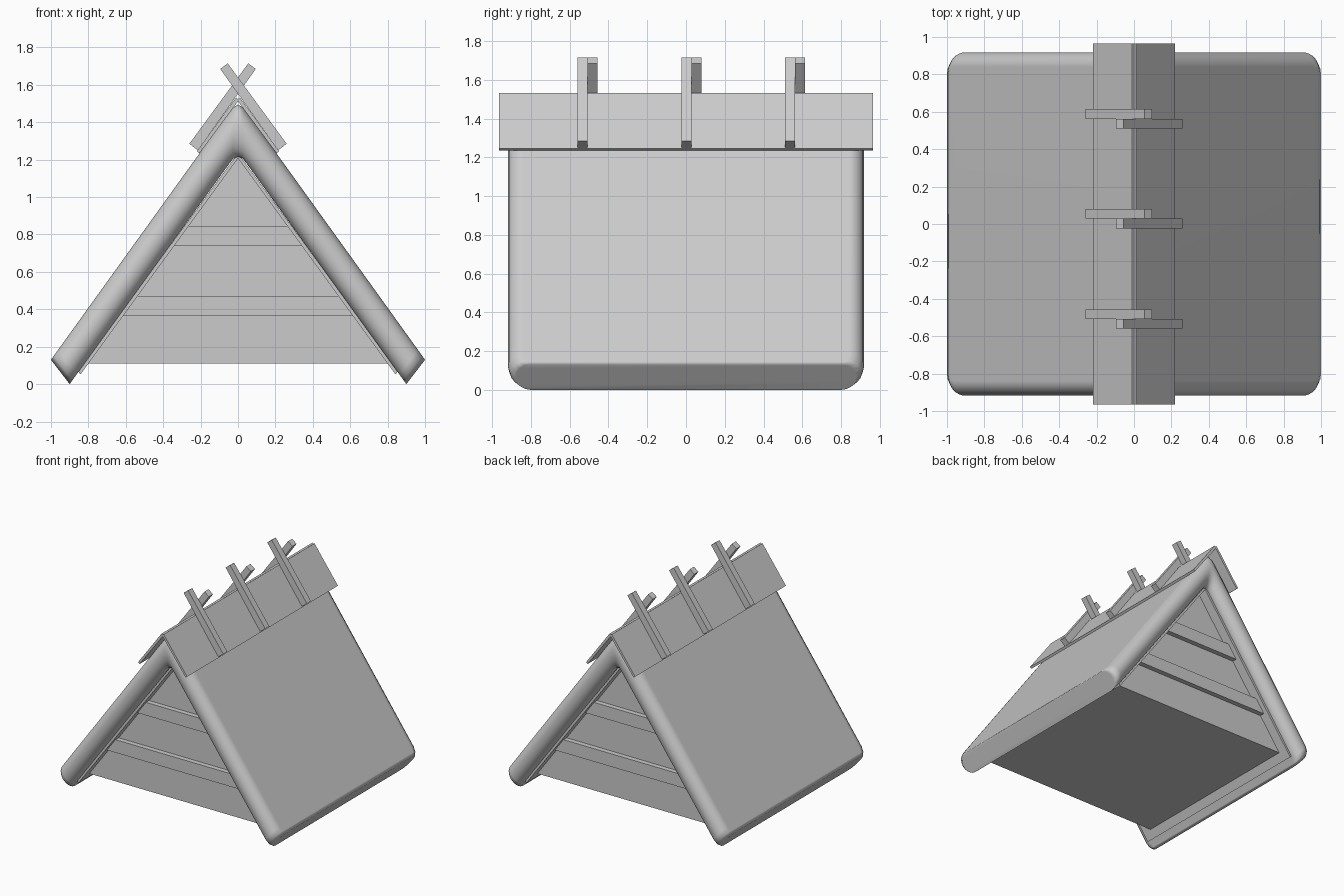
import bpy, bmesh, math

cube = bpy.data.objects.get("Cube")
if cube:
    bpy.data.objects.remove(cube, do_unlink=True)

grey = bpy.data.materials.new("plain_grey")
grey.use_nodes = True
colour = (0.6, 0.6, 0.6, 1)
grey.diffuse_color = colour
grey.node_tree.nodes["Principled BSDF"].inputs["Base Color"].default_value = colour


def finish(name, bm, smooth=False):
    bmesh.ops.recalc_face_normals(bm, faces=bm.faces)
    mesh = bpy.data.meshes.new(name)
    for f in bm.faces:
        f.smooth = smooth
    bm.to_mesh(mesh)
    bm.free()
    mesh.materials.append(grey)
    obj = bpy.data.objects.new(name, mesh)
    bpy.context.collection.objects.link(obj)
    return obj


def prism(name, outline, y0, y1):
    """Extrude an x-z outline along y."""
    bm = bmesh.new()
    face = bm.faces.new([bm.verts.new((x, y0, z)) for x, z in outline])
    new = bmesh.ops.extrude_face_region(bm, geom=[face])["geom"]
    verts = [v for v in new if isinstance(v, bmesh.types.BMVert)]
    bmesh.ops.translate(bm, verts=verts, vec=(0, y1 - y0, 0))
    return finish(name, bm)


def mirrored(points):
    return [(-x, z) for x, z in points]


SLOPE = 1.38

# Thick folded roof: a round-edged section swept over the ridge.
# Each station: outer point, inner point, inset of the rounded eave corner
half = [((1.0, 0.13), (0.9, 0.0), 0.04),
        ((0.985, 0.151), (0.885, 0.021), 0.012),
        ((0.962, 0.183), (0.862, 0.053), 0),
        ((0.12, 1.353), (0.1, 1.105), 0),
        ((0.06, 1.434), (0.05, 1.174), 0),
        ((0.025, 1.479), (0.026, 1.205), 0)]
left = [((-a, b), (-c, d), e) for (a, b), (c, d), e in half]
stations = left + [((0, 1.495), (0, 1.216), 0)] + half[::-1]
STEPS = 8
bm = bmesh.new()
rings = []
for (ox, oz), (ix, iz), inset in stations:
    ring = []
    for side in (1, -1):
        for i in range(STEPS + 1):
            a = side * (math.pi * i / STEPS - math.pi / 2)
            u = 0.5 + 0.5 * math.sin(a)
            y = side * (0.84 - inset + 0.078 * math.cos(a))
            ring.append(bm.verts.new((ix + (ox - ix) * u, y, iz + (oz - iz) * u)))
    rings.append(ring)
n = len(rings[0])
for r0, r1 in zip(rings, rings[1:]):
    for i in range(n):
        j = (i + 1) % n
        bm.faces.new((r0[i], r0[j], r1[j], r1[i]))
bm.faces.new(rings[0])
bm.faces.new(rings[-1])
roof = finish("thatched_roof", bm, smooth=True)
roof.modifiers.new("flat_slopes", "WEIGHTED_NORMAL")

# Thin lining under the roof
outer = [(0.856, 0.07), (0, 1.235)]
inner = [(0, 1.207), (0.842, 0.052)]
prism("roof_lining", mirrored(outer[:1]) + outer[::-1]
      + inner[::-1] + mirrored(inner[1:]), -0.84, 0.84)

# Solid gable body with two battens showing at each end
prism("gable_body", [(-0.82, 0.11), (0.82, 0.11), (0, 1.235)], -0.76, 0.76)
for label, z0, z1 in (("lower", 0.365, 0.47), ("upper", 0.74, 0.845)):
    x0, x1 = [(1.242 - z) / SLOPE for z in (z0, z1)]
    prism(label + "_batten", [(-x0, z0), (x0, z0), (x1, z1), (-x1, z1)], -0.8, 0.8)

# Ridge boards, lapping slightly over the ridge line
board = [(0.01, 1.532), (0.22, 1.245), (0.206, 1.234), (-0.006, 1.52)]
prism("ridge_board_left", board, -0.965, 0.965)
prism("ridge_board_right", mirrored(board), -0.965, 0.965)

# Crossed sticks straddling the ridge
stick = [(-0.095, 1.685), (-0.055, 1.715), (0.26, 1.285), (0.215, 1.25)]
for place, y in (("front", -0.508), ("middle", 0.029), ("back", 0.562)):
    prism(place + "_stick_left", stick, y - 0.052, y)
    prism(place + "_stick_right", mirrored(stick), y, y + 0.052)
